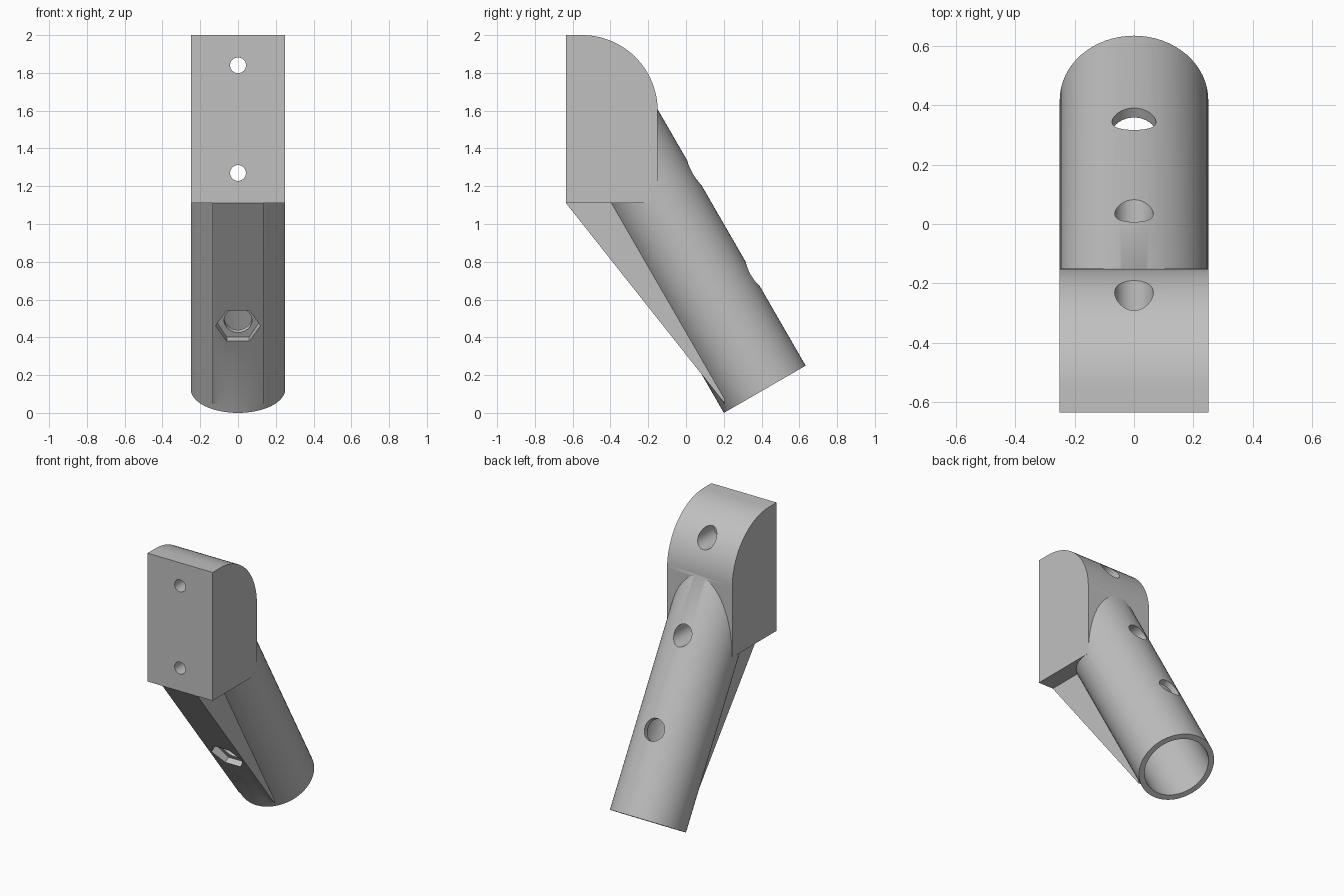
import bpy, bmesh
from math import sin, cos, pi, radians
from mathutils import Vector

if "Cube" in bpy.data.objects:
    bpy.data.objects.remove(bpy.data.objects["Cube"], do_unlink=True)

grey = bpy.data.materials.new("plain_grey")
grey.use_nodes = True
colour = (0.53, 0.53, 0.53, 1)
grey.diffuse_color = colour
grey.node_tree.nodes["Principled BSDF"].inputs["Base Color"].default_value = colour


def prism(name, outline, sweep):
    """Solid made by sweeping a closed planar outline along a vector."""
    bm = bmesh.new()
    face = bm.faces.new([bm.verts.new(p) for p in outline])
    result = bmesh.ops.extrude_face_region(bm, geom=[face], use_keep_orig=True)
    top = [g for g in result["geom"] if isinstance(g, bmesh.types.BMVert)]
    bmesh.ops.translate(bm, verts=top, vec=sweep)
    bmesh.ops.recalc_face_normals(bm, faces=bm.faces)
    mesh = bpy.data.meshes.new(name)
    bm.to_mesh(mesh)
    bm.free()
    mesh.materials.append(grey)
    obj = bpy.data.objects.new(name, mesh)
    bpy.context.collection.objects.link(obj)
    return obj


def rod(name, start, end, radius, sides=64):
    """Cylinder in the x = 0 plane; corners fall on the x axis."""
    start, end = Vector(start), Vector(end)
    across = Vector((1, 0, 0))
    up = (end - start).normalized().cross(across)
    ring = [start + radius * (across * cos(2 * pi * i / sides) + up * sin(2 * pi * i / sides))
            for i in range(sides)]
    return prism(name, ring, end - start)


def side_profile(name, half_width, points):
    return prism(name, [(-half_width, y, z) for y, z in points], Vector((2 * half_width, 0, 0)))


def combine(body, tool, operation):
    mod = body.modifiers.new(tool.name, 'BOOLEAN')
    mod.object, mod.operation, mod.solver = tool, operation, 'EXACT'
    bpy.context.view_layer.objects.active = body
    bpy.ops.object.modifier_apply(modifier=mod.name)
    bpy.data.objects.remove(tool, do_unlink=True)


# Directions of the slanted socket and of the bolt crossing it
axis = Vector((0, -sin(radians(30)), cos(radians(30))))
bolt = Vector((0, -cos(radians(30)), -sin(radians(30))))
foot = Vector((0, 0.417, 0.125))

# Mounting block with a rounded top back edge
arc = [(-0.55 + 0.4 * sin(a), 1.6 + 0.4 * cos(a)) for a in (pi / 2 * i / 24 for i in range(25))]
body = side_profile("angled_bracket", 0.25, [(-0.635, 1.11), (-0.635, 2.0)] + arc + [(-0.15, 1.11)])

# Slanted socket tube and the wedge web that braces it
combine(body, rod("socket_tube", foot, foot + axis * 1.58, 0.25), 'UNION')
web = [(-0.635, 1.11), (0.205, 0.05), (0.2, 0.4), (-0.2, 1.13), (-0.635, 1.13)]
combine(body, side_profile("brace_web", 0.135, web), 'UNION')

# Socket bore, open at the foot
combine(body, rod("bore", foot - axis * 0.1, foot + axis, 0.213), 'DIFFERENCE')

# Wall screw holes with wide head recesses from the back
for z, seat in ((1.84, -0.4), (1.27, -0.35)):
    combine(body, rod("screw_hole", (0, -1, z), (0, 0.5, z), 0.042, 32), 'DIFFERENCE')
    combine(body, rod("head_recess", (0, seat, z), (0, 0.5, z), 0.065, 32), 'DIFFERENCE')

# Bolt hole across the socket with a hexagonal nut pocket at the front
entry = foot + axis * 0.56 - bolt * 0.25
combine(body, rod("bolt_hole", entry - bolt * 0.1, entry + bolt * 0.8, 0.074, 32), 'DIFFERENCE')
combine(body, rod("nut_pocket", entry + bolt * 0.49, entry + bolt * 0.8, 0.119, 6), 'DIFFERENCE')

# Smooth curved walls, crisp edges
bpy.ops.object.select_all(action='DESELECT')
body.select_set(True)
bpy.context.view_layer.objects.active = body
bpy.ops.object.shade_smooth_by_angle(angle=radians(30))
